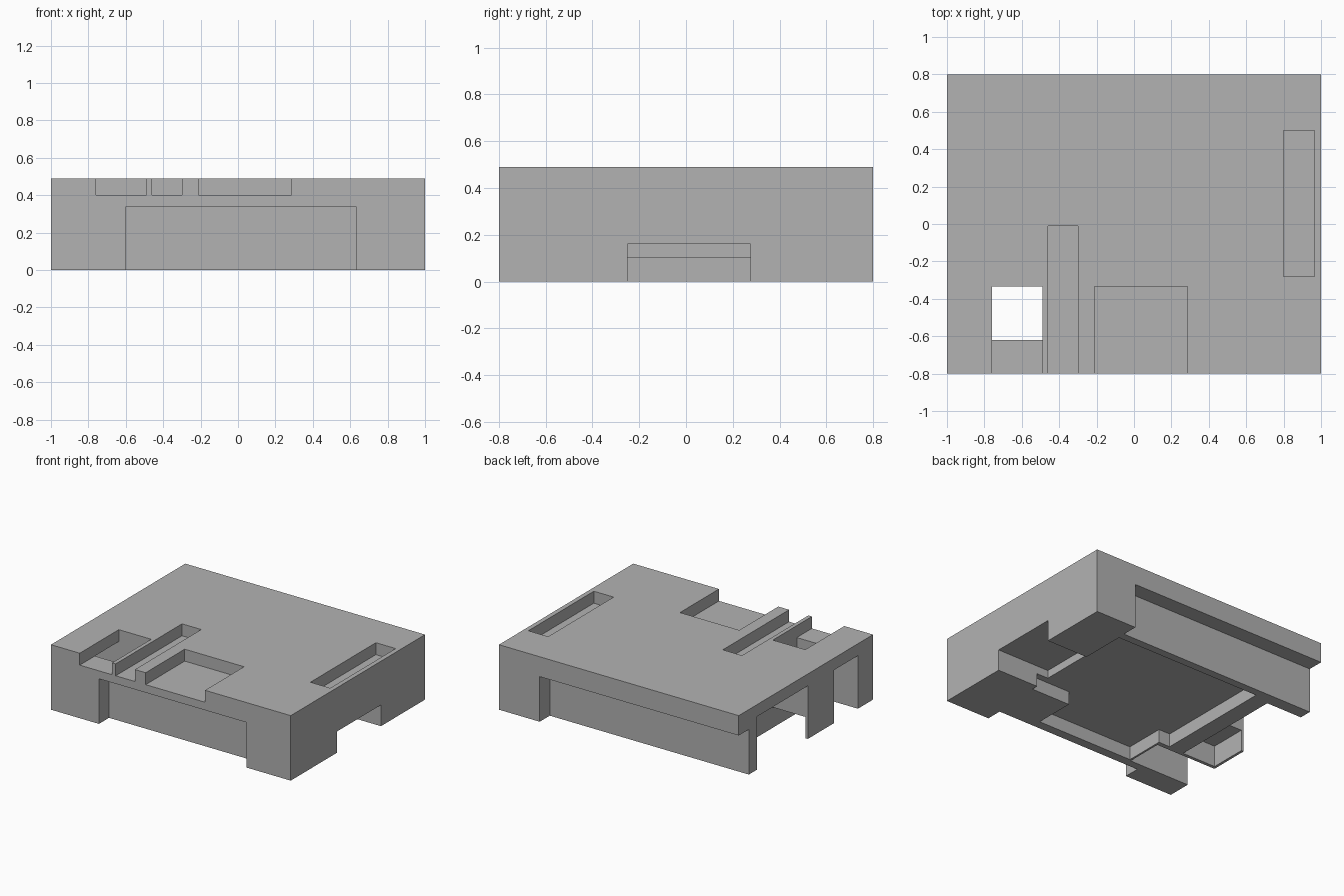
import bpy
import bmesh
from mathutils import Vector

cube = bpy.data.objects.get("Cube")
if cube:
    bpy.data.objects.remove(cube, do_unlink=True)

grey = bpy.data.materials.new("plain_grey")
grey.use_nodes = True
colour = (0.448, 0.448, 0.448, 1)
grey.diffuse_color = colour
grey.node_tree.nodes["Principled BSDF"].inputs["Base Color"].default_value = colour

TOP = 0.49      # upper surface
SHELF = 0.40    # floor of the top pockets, ceiling of the side openings
LIP = 0.34      # underside of the front and back overhangs
NOTCH = 0.16
CAVITY = 0.10
OUT = 1.2       # past every outer face


def box(name, x, y, z):
    """Box spanning the given (low, high) ranges."""
    lo, hi = Vector((x[0], y[0], z[0])), Vector((x[1], y[1], z[1]))
    bm = bmesh.new()
    bmesh.ops.create_cube(bm, size=1)
    for v in bm.verts:
        v.co = (lo + hi) / 2 + v.co * (hi - lo)
    mesh = bpy.data.meshes.new(name)
    bm.to_mesh(mesh)
    bm.free()
    mesh.materials.append(grey)
    obj = bpy.data.objects.new(name, mesh)
    bpy.context.collection.objects.link(obj)
    return obj


def carve(body, name, x, y, z):
    """Cut a box-shaped space out of the body."""
    cutter = box(name, x, y, z)
    cutter.hide_render = True
    mod = body.modifiers.new(name, 'BOOLEAN')
    mod.operation = 'DIFFERENCE'
    mod.solver = 'EXACT'
    mod.object = cutter
    bpy.context.view_layer.objects.active = body
    bpy.ops.object.modifier_apply(modifier=name)
    bpy.data.objects.remove(cutter, do_unlink=True)


def below(height):
    return (-OUT, height)


body = box("housing", (-1, 1), (-0.8, 0.8), (0, TOP))

# Overhangs along the front and back
carve(body, "front_recess", (-0.6, 0.63), (-OUT, -0.68), below(LIP))
carve(body, "back_recess", (-OUT, 0.66), (0.68, OUT), below(LIP))

# Openings on the -x side and the hollow under the pillar between them
carve(body, "large_side_opening", (-OUT, -0.7), (-0.024, 0.585), below(SHELF))
carve(body, "small_side_opening", (-OUT, -0.49), (-0.62, -0.335), below(SHELF))
carve(body, "pillar_hollow", (-0.98, -0.7), (-0.31, 0.1), below(NOTCH))

# Shallow underside cavity, stepping around its front corners
carve(body, "cavity_main", (-0.57, 0.655), (-0.3, 0.62), below(CAVITY))
carve(body, "cavity_front", (-0.475, 0.33), (-0.61, -0.2), below(CAVITY))
carve(body, "side_notch", (0.56, OUT), (-0.25, 0.275), below(NOTCH))

# Pockets in the upper surface
above = (SHELF, OUT)
carve(body, "narrow_pocket", (-0.46, -0.3), (-OUT, -0.01), above)
carve(body, "wide_pocket", (-0.21, 0.285), (-OUT, -0.335), above)
carve(body, "closed_pocket", (0.8, 0.965), (-0.28, 0.5), above)
carve(body, "corner_pocket", (-0.76, -0.49), (-OUT, -0.335), above)
carve(body, "through_hole", (-0.76, -0.49), (-0.62, -0.335), (0.3, OUT))

# One flat material throughout
body.data.materials.clear()
body.data.materials.append(grey)
for face in body.data.polygons:
    face.material_index = 0
    face.use_smooth = False
